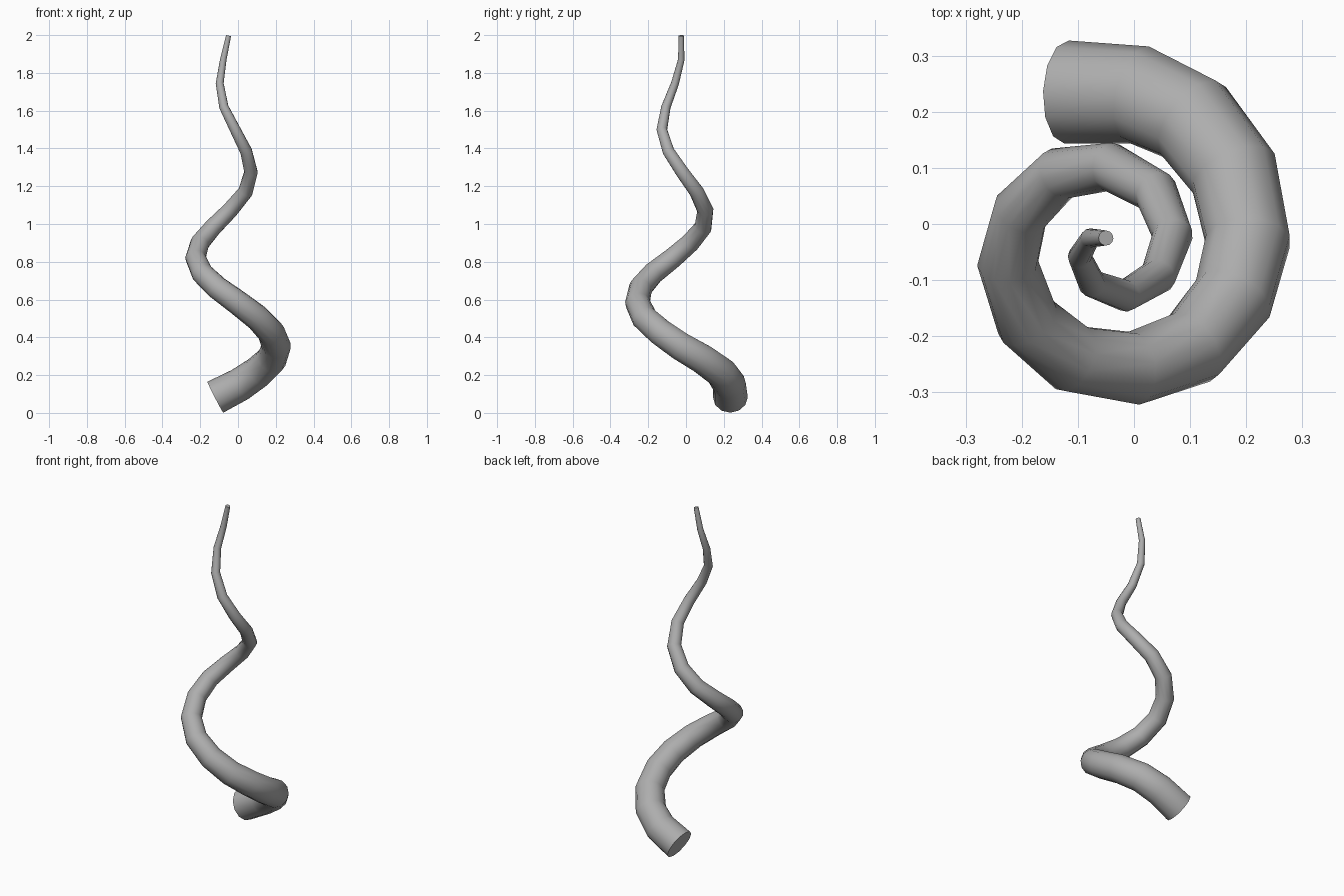
import bpy

if "Cube" in bpy.data.objects:
    bpy.data.objects.remove(bpy.data.objects["Cube"])

# Centre line of the tapering spiral, bottom to top
path = [
    (-0.12, 0.235, 0.083), (0.01, 0.23, 0.15), (0.105, 0.185, 0.215),
    (0.178, 0.09, 0.283), (0.203, -0.03, 0.353), (0.176, -0.133, 0.425),
    (0.104, -0.22, 0.503), (0.0, -0.257, 0.583), (-0.11, -0.24, 0.663),
    (-0.19, -0.173, 0.74), (-0.225, -0.07, 0.82), (-0.202, 0.022, 0.90),
    (-0.133, 0.09, 0.982), (-0.042, 0.102, 1.073), (0.039, 0.057, 1.17),
    (0.069, -0.02, 1.275), (0.043, -0.093, 1.385), (-0.015, -0.128, 1.50),
    (-0.075, -0.106, 1.62), (-0.097, -0.058, 1.745), (-0.078, -0.025, 1.87),
    (-0.05, -0.025, 1.997),
]
R_BASE, R_TIP = 0.092, 0.0135

# Round tube swept along the path, thinning evenly to the tip
curve = bpy.data.curves.new("spiral_horn", 'CURVE')
curve.dimensions = '3D'
curve.bevel_depth = 1.0
curve.bevel_resolution = 4
curve.use_fill_caps = True
spline = curve.splines.new('POLY')
spline.points.add(len(path) - 1)
for i, (point, co) in enumerate(zip(spline.points, path)):
    point.co = (*co, 1)
    point.radius = R_BASE + (R_TIP - R_BASE) * i / (len(path) - 1)

horn = bpy.data.objects.new("spiral_horn", curve)
bpy.context.collection.objects.link(horn)
bpy.context.view_layer.objects.active = horn
horn.select_set(True)
bpy.ops.object.convert(target='MESH')

# Smooth sides, crisp end caps
bpy.ops.object.shade_smooth_by_angle(angle=0.95)

# Dark grey surface
grey = bpy.data.materials.new("dark_grey")
grey.diffuse_color = (0.42, 0.42, 0.42, 1)
grey.use_nodes = True
grey.node_tree.nodes["Principled BSDF"].inputs["Base Color"].default_value = grey.diffuse_color
horn = bpy.context.view_layer.objects.active
horn.data.materials.clear()
horn.data.materials.append(grey)
